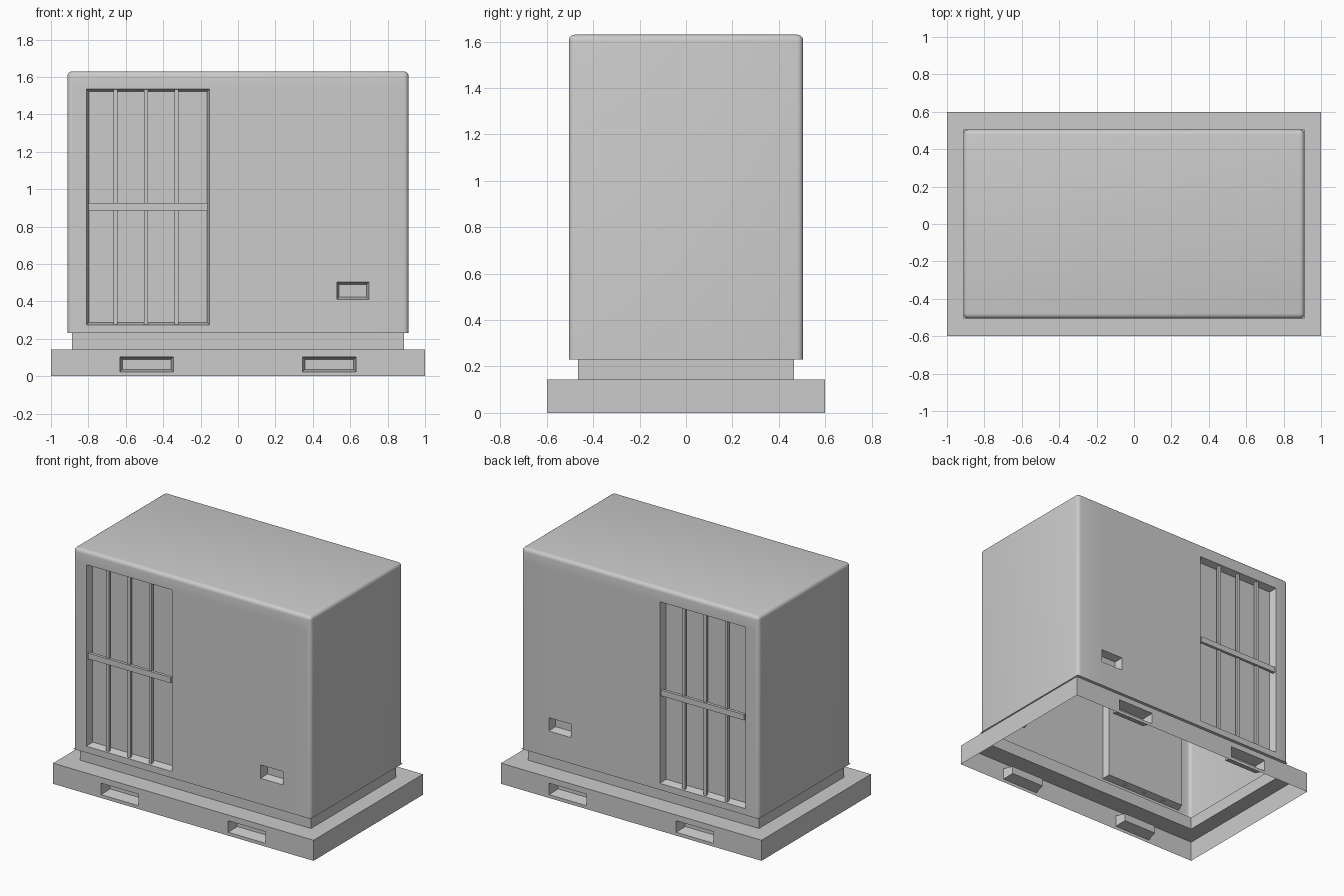
import bpy
import bmesh
from mathutils import Vector

cube = bpy.data.objects.get("Cube")
if cube:
    bpy.data.objects.remove(cube, do_unlink=True)

grey = bpy.data.materials.new("plain grey")
grey.use_nodes = True
colour = (0.6, 0.6, 0.6, 1)
grey.diffuse_color = colour
grey.node_tree.nodes["Principled BSDF"].inputs["Base Color"].default_value = colour


def finish(name, bm, smooth=False):
    mesh = bpy.data.meshes.new(name)
    bm.to_mesh(mesh)
    bm.free()
    obj = bpy.data.objects.new(name, mesh)
    bpy.context.collection.objects.link(obj)
    mesh.materials.append(grey)
    if smooth:
        bpy.ops.object.select_all(action="DESELECT")
        obj.select_set(True)
        bpy.context.view_layer.objects.active = obj
        bpy.ops.object.shade_smooth_by_angle(angle=0.6)
    return obj


def add_box(bm, low, high):
    low, high = Vector(low), Vector(high)
    verts = bmesh.ops.create_cube(bm, size=1)["verts"]
    for v in verts:
        v.co = (low + high) / 2 + v.co * (high - low)


def wall_faces(bm, x0, x1, z0, z1, side):
    """Faces of the front or back wall inside a rectangle."""
    found = []
    for f in bm.faces:
        c = f.calc_center_median()
        if f.normal.y * side > 0.99 and x0 < c.x < x1 and z0 < c.z < z1:
            found.append(f)
    return found


def add_pocket(bm, x0, x1, z0, z1, depth, taper=0.013):
    """Sink the same tapered pocket into the front and back walls."""
    for side in (-1, 1):
        cuts = [((x, 0, 0), (1, 0, 0)) for x in (x0, x1)]
        cuts += [((0, 0, z), (0, 0, 1)) for z in (z0, z1)]
        for point, normal in cuts:
            bm.normal_update()
            faces = [f for f in bm.faces if f.normal.y * side > 0.99
                     and abs(f.calc_center_median().y) > wall_y - 0.001]
            edges = {e for f in faces for e in f.edges}
            verts = {v for f in faces for v in f.verts}
            bmesh.ops.bisect_plane(bm, geom=faces + list(edges) + list(verts),
                                   plane_co=point, plane_no=normal, dist=1e-5)
        bm.normal_update()
        bmesh.ops.inset_region(bm, faces=wall_faces(bm, x0, x1, z0, z1, side),
                               thickness=taper, depth=-depth, use_even_offset=True)
    bm.normal_update()


# Cabinet: rounded shell, open underneath
wall_y = 0.505
bm = bmesh.new()
add_box(bm, (-0.912, -wall_y, 0.23), (0.912, wall_y, 1.63))
bottom = [f for f in bm.faces if f.normal.z < -0.9]
bmesh.ops.delete(bm, geom=bottom, context="FACES_ONLY")
rounded = [e for e in bm.edges if not e.is_boundary]
bmesh.ops.bevel(bm, geom=rounded, offset=0.026, segments=4, profile=0.5, affect="EDGES")
bm.normal_update()
add_pocket(bm, -0.81, -0.153, 0.275, 1.535, 0.05)
add_pocket(bm, 0.528, 0.7, 0.41, 0.503, 0.055)
finish("cabinet", bm, smooth=True)

# Base: hollow pallet with a narrower plinth, lofted from rectangles
wall_y = 0.6
bm = bmesh.new()
profile = [(1, 0.6, 0), (1, 0.6, 0.143), (0.887, 0.466, 0.143),
           (0.887, 0.466, 0.23), (0.912, 0.505, 0.23)]
rings = [[bm.verts.new((sx * hx, sy * hy, z))
          for sx, sy in ((-1, -1), (1, -1), (1, 1), (-1, 1))] for hx, hy, z in profile]
for low, high in zip(rings, rings[1:]):
    for i in range(4):
        j = (i + 1) % 4
        bm.faces.new((low[i], low[j], high[j], high[i]))
bm.normal_update()
for centre in (-0.488, 0.488):
    add_pocket(bm, centre - 0.143, centre + 0.143, 0.023, 0.103, 0.08)
finish("base", bm)

# Grille bars in the tall openings, front and back
for side, label in ((-1, "front"), (1, "back")):
    bm = bmesh.new()
    for x in (-0.655, -0.492, -0.328):
        ys = sorted((side * 0.476, side * 0.494))
        add_box(bm, (x - 0.011, ys[0], 0.277), (x + 0.011, ys[1], 1.533))
    finish(label + "_upright_bars", bm)
    bm = bmesh.new()
    ys = sorted((side * 0.484, side * 0.505))
    add_box(bm, (-0.8, ys[0], 0.885), (-0.163, ys[1], 0.925))
    finish(label + "_cross_bar", bm)
